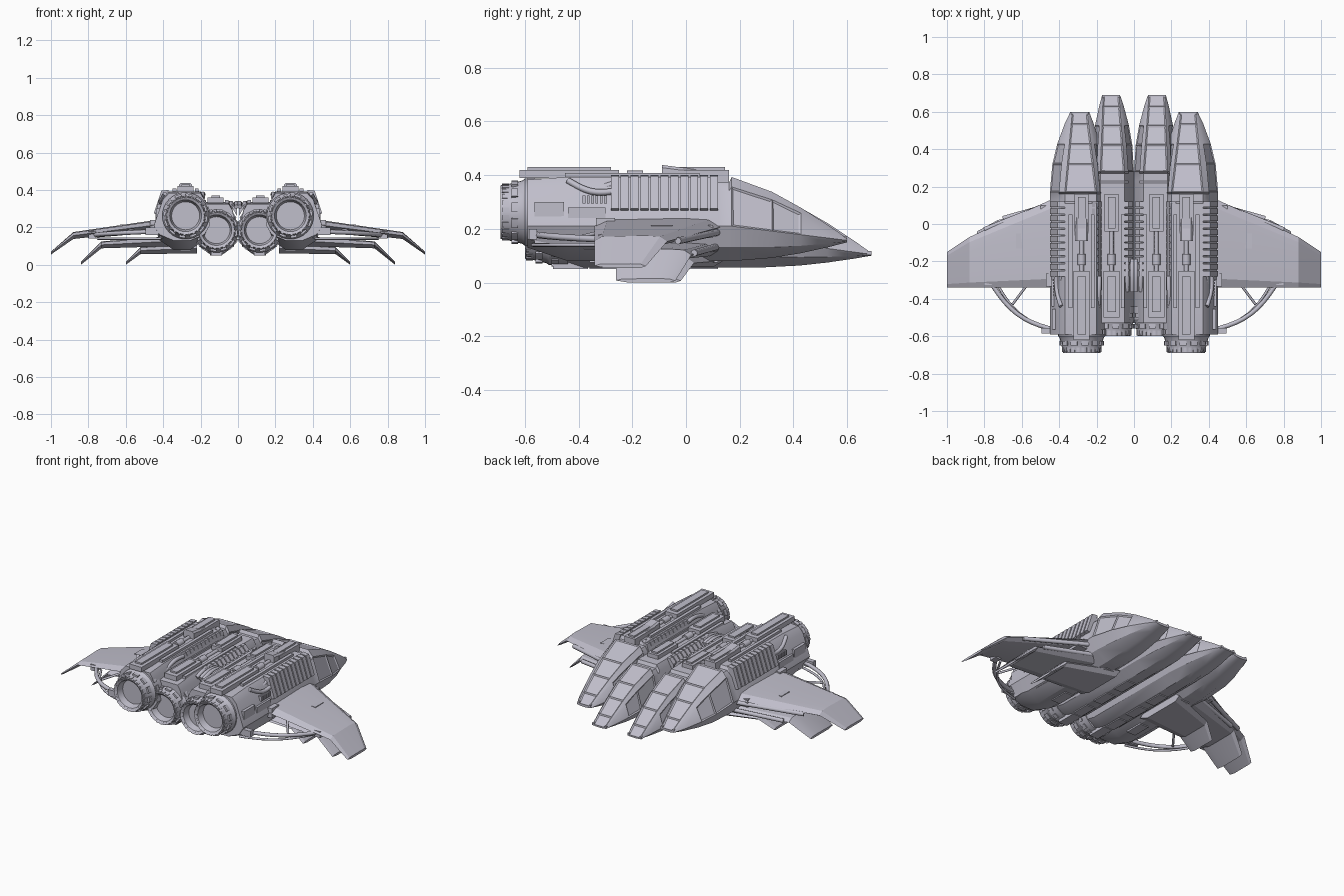
import bpy, bmesh, math
from mathutils import Vector

cube = bpy.data.objects.get("Cube")
if cube:
    bpy.data.objects.remove(cube)

COLOUR = (0.53, 0.52, 0.6, 1)
hull_grey = bpy.data.materials.new("hull_grey")
hull_grey.use_nodes = True
hull_grey.diffuse_color = COLOUR
hull_grey.node_tree.nodes["Principled BSDF"].inputs["Base Color"].default_value = COLOUR


def lerp(a, b, t):
    return a + (b - a) * t


def finish(name, bm, angle=30):
    """Smooth shallow edges, then mirror the part to the other side."""
    bmesh.ops.recalc_face_normals(bm, faces=bm.faces)
    for face in bm.faces:
        face.smooth = True
    for edge in bm.edges:
        edge.smooth = len(edge.link_faces) == 2 and edge.calc_face_angle(0) < math.radians(angle)
    mesh = bpy.data.meshes.new(name)
    bm.to_mesh(mesh)
    bm.free()
    mesh.materials.append(hull_grey)
    ob = bpy.data.objects.new(name, mesh)
    bpy.context.collection.objects.link(ob)
    mirror = ob.modifiers.new("Mirror", 'MIRROR')
    mirror.use_mirror_merge = False


def skin(bm, rings):
    """Bridge closed rings of points; returns the faces as grid[span][side]."""
    rows = [[bm.verts.new(p) for p in ring] for ring in rings]
    n = len(rows[0])
    grid = [[bm.faces.new((a[i], a[(i + 1) % n], b[(i + 1) % n], b[i])) for i in range(n)]
            for a, b in zip(rows, rows[1:])]
    bm.faces.new(rows[0])
    bm.faces.new(rows[-1][::-1])
    return grid


def prisms(name, parts):
    """Cross-sections in xz, each pushed along y."""
    bm = bmesh.new()
    for profile, start, end in parts:
        skin(bm, [[(x, y, z) for x, z in profile] for y in (start, end)])
    finish(name, bm)


def blocks(name, *items):
    """Boxes given as centre and size."""
    parts = []
    for (x, y, z), (wide, long, tall) in items:
        left, right, low, high = x - wide / 2, x + wide / 2, z - tall / 2, z + tall / 2
        parts.append(([(left, low), (right, low), (right, high), (left, high)], y - long / 2, y + long / 2))
    prisms(name, parts)


def pod(name, tail, shoulder, tip, body, nose):
    """Chined pod: body and nose are inner, top inner, top outer, outer x; top, widest, bottom z."""
    def section(y, t=0.0, drop=0.0, lift=0.0):
        power = (2, 1, 1, 2, 1.35, 1, 1.7)
        inner, top_in, top_out, outer, top, mid, low = [lerp(a, b, t ** p) for a, b, p in zip(body, nose, power)]
        top, low = top - drop, low + lift
        shoulder_z, chine_z = lerp(mid, top, 0.8), lerp(mid, low, 0.6)
        upper = [(inner, mid), (lerp(inner, top_in, 0.6), shoulder_z), (top_in, top),
                 (top_out, top), (lerp(outer, top_out, 0.6), shoulder_z), (outer, mid)]
        lower = [(lerp(outer, inner, t), z) for t, z in ((0.1, chine_z), (0.35, low), (0.65, low), (0.9, chine_z))]
        return [(x, y, z) for x, z in upper + lower]

    bm = bmesh.new()
    gap = 0.02
    rings = [section(tail, drop=0.01, lift=0.05), section(tail + 0.15), section(shoulder - 3 * gap),
             section(shoulder - 2.5 * gap, drop=gap), section(shoulder - gap / 2, drop=gap)]
    rings += [section(lerp(shoulder, tip, t), t) for t in (0, 0.35, 0.6, 0.85, 1)]
    grid = skin(bm, rings)
    bmesh.ops.recalc_face_normals(bm, faces=bm.faces)
    # Recessed panels down the nose and on both cheeks
    panels = [span[2] for span in grid[5:]] + [span[side] for span in grid[5:7] for side in (0, 4)]
    bmesh.ops.inset_individual(bm, faces=panels, thickness=0.01, depth=-0.005)
    finish(name, bm)
    # Prongs flanking the blunt tip
    blocks(name + "_prongs", *[((x, tip - 0.015, nose[4]), (0.012, 0.03, 0.015)) for x in nose[1:3]])


def wing(name, trail, *stations):
    """Plate-like aerofoil through root, knee and tip, each (x, leading y, top z)."""
    outline = ((0, 0.6), (0.1, 0.1), (0.3, 0), (0.9, 0.1), (1, 0.5), (0.8, 1), (0.1, 1))
    bm = bmesh.new()
    skin(bm, [[(x, lerp(lead, trail, t), z - thick * d) for t, d in outline]
              for (x, lead, z), thick in zip(stations, (0.055, 0.037, 0.015))])
    finish(name, bm, 18)


def tube(name, radius, start, end, sag=(0, 0, 0)):
    """Round pipe, bowed by sag at its middle, on both sides."""
    curve = bpy.data.curves.new(name, 'CURVE')
    curve.dimensions = '3D'
    curve.bevel_depth, curve.bevel_resolution, curve.use_fill_caps = radius, 2, True
    steps = 10
    for side in (1, -1):
        spline = curve.splines.new('POLY')
        spline.points.add(steps)
        for i, point in enumerate(spline.points):
            t = i / steps
            p = Vector(start).lerp(Vector(end), t) + Vector(sag) * math.sin(math.pi * t)
            point.co = (p.x * side, p.y, p.z, 1)
    curve.materials.append(hull_grey)
    bpy.context.collection.objects.link(bpy.data.objects.new(name, curve))


def engine(name, x, z, rear, radius):
    """Turned nozzle with a sunken disc, plus segmented collars."""
    def arc(r, start, end, count):
        angles = [lerp(start, end, k / count) for k in range(count + 1)]
        return [(x + r * math.cos(a), z + r * math.sin(a)) for a in angles]

    bm = bmesh.new()
    turned = ((0.6, 0.05), (0.68, 0.01), (0.8, 0), (0.84, 0.03), (0.94, 0.08), (1, 0.09), (1, 0.16))
    skin(bm, [[(px, rear + depth, pz) for px, pz in arc(radius * r, 0, math.tau, 32)[:-1]] for r, depth in turned])
    finish(name + "_nozzle", bm)
    parts = []
    for count, r, depth in ((24, 0.85, 0.005), (12, 0.95, 0.04), (16, 1.05, 0.1)):
        for k in range(count):
            a, b = k * math.tau / count, (k + 0.6) * math.tau / count
            profile = arc(radius * r, a, b, 2) + arc(radius * (r - 0.12), b, a, 2)
            parts.append((profile, rear + depth, rear + depth + 0.025))
    prisms(name + "_collar_segments", parts)


# Pods and engines
pod("outer_pod", -0.59, 0.17, 0.6, (0.15, 0.2, 0.37, 0.45, 0.393, 0.21, 0.08), (0.24, 0.25, 0.33, 0.34, 0.165, 0.157, 0.15))
pod("inner_pod", -0.53, 0.28, 0.69, (0, 0.05, 0.18, 0.23, 0.335, 0.16, 0.056), (0.075, 0.08, 0.165, 0.17, 0.11, 0.105, 0.1))
engine("outer_engine", 0.28, 0.262, -0.69, 0.125)
engine("inner_engine", 0.115, 0.185, -0.6, 0.12)

# Stepped wings with drooping tips
wing("upper_wing", -0.34, (0.4, 0.15, 0.245), (0.88, -0.07, 0.175), (1, -0.15, 0.07))
wing("middle_wing", -0.26, (0.33, 0.14, 0.155), (0.73, 0.02, 0.125), (0.84, -0.04, 0.015))
wing("lower_wing", -0.21, (0.22, 0.14, 0.115), (0.52, 0.03, 0.095), (0.6, -0.02, 0.015))
blocks("wing_hatch", ((0.61, -0.09, 0.2), (0.04, 0.08, 0.03)))
blocks("wing_root_blocks", ((0.44, -0.3, 0.21), (0.06, 0.07, 0.06)), ((0.46, 0.04, 0.19), (0.08, 0.12, 0.05)))
tube("upper_edge_pipe", 0.013, (0.4, 0.13, 0.19), (0.8, -0.03, 0.155))
tube("middle_edge_pipe", 0.013, (0.38, 0.12, 0.135), (0.7, 0.03, 0.11))
tube("wing_strut", 0.012, (0.41, -0.57, 0.18), (0.78, -0.29, 0.16), (0.03, -0.05, 0))
tube("thin_wing_strut", 0.007, (0.41, -0.57, 0.14), (0.75, -0.29, 0.14), (0.03, -0.05, 0))
tube("strut_link", 0.007, (0.65, -0.43, 0.16), (0.56, -0.31, 0.19))
blocks("strut_joints", ((0.78, -0.3, 0.16), (0.04, 0.05, 0.04)), ((0.46, -0.57, 0.18), (0.07, 0.03, 0.04)))

# Ribbed armour on the flanks, in the valleys and along the centre
rib_profiles = {
    "flank_ribs": [(0.37, 0.4), (0.41, 0.396), (0.45, 0.275), (0.42, 0.265)],
    "valley_ribs": [(0.17, 0.29), (0.172, 0.33), (0.19, 0.385), (0.225, 0.4)],
    "centre_ribs": [(0.005, 0.26), (0.005, 0.31), (0.03, 0.34), (0.05, 0.34)],
}
pitch = 0.037
for name, profile in rib_profiles.items():
    prisms(name, [(profile, y, y + 0.8 * pitch) for y in (k * pitch - 0.28 for k in range(11))])

# Dorsal rails, canisters and belly plates follow each pod's deck
for name, x, deck, rear, belly in (("outer", 0.28, 0.395, -0.62, 0.08), ("inner", 0.12, 0.335, -0.5, 0.056)):
    rail_end = -0.25
    middle, length = (rear + rail_end) / 2, rail_end - rear
    blocks(name + "_rail", ((x, middle, deck + 0.01), (0.085, length, 0.03)),
           ((x, middle, deck + 0.02), (0.045, length - 0.06, 0.03)))
    blocks(name + "_deck_box", ((x, 0.06, deck), (0.075, 0.2, 0.05)), ((x, 0.06, deck + 0.02), (0.04, 0.17, 0.03)))
    blocks(name + "_side_rails", *[((x + s * 0.06, -0.2, deck), (0.02, 0.5, 0.025)) for s in (1, -1)])
    tube(name + "_canister", 0.022, (x, -0.22, deck), (x, -0.16, deck))
    tube(name + "_canister_neck", 0.012, (x, -0.27, deck), (x, -0.04, deck))
    blocks(name + "_belly_plates", *[((x, k * 0.18 - 0.3, belly), (0.06, 0.12, 0.012)) for k in range(3)])
blocks("belly_keel", ((0.115, -0.43, 0.065), (0.06, 0.13, 0.03)))

# Wedge-shaped blister
bm = bmesh.new()
skin(bm, [[(0.28 + s * half, y, z) for s, half, z in
           ((-1, 0.035, 0.38), (-1, 0.035, crest - 0.01), (-1, 0.025, crest),
            (1, 0.025, crest), (1, 0.035, crest - 0.01), (1, 0.035, 0.38))]
          for y, crest in ((-0.09, 0.438), (0.03, 0.422), (0.13, 0.396))])
finish("dorsal_blister", bm)

# Bent pipes, vents and plates behind the ribs
for k in range(2):
    o = k * 0.027
    tube("flank_pipe", 0.012, (0.39 - o, -0.44 + o, 0.38), (0.415 - o, -0.27, 0.34 + o), (0.01, 0, -0.02))
    tube("centre_pipe", 0.012, (0.01 + o, -0.36, 0.31), (0.01 + o, -0.19, 0.32), (0, 0, 0.015))
tube("valley_pipe", 0.012, (0.19, -0.45, 0.35), (0.185, -0.28, 0.375), (0, 0, 0.015))
blocks("flank_vent", *[((0.415, k * 0.016 - 0.38, 0.31), (0.035, 0.01, 0.03)) for k in range(6)])
blocks("flank_plates", ((0.41, -0.51, 0.26), (0.055, 0.11, 0.08)), ((0.41, -0.37, 0.245), (0.06, 0.14, 0.07)),
       ((0.39, -0.48, 0.16), (0.06, 0.17, 0.035)), ((0.38, -0.31, 0.14), (0.065, 0.14, 0.03)))
